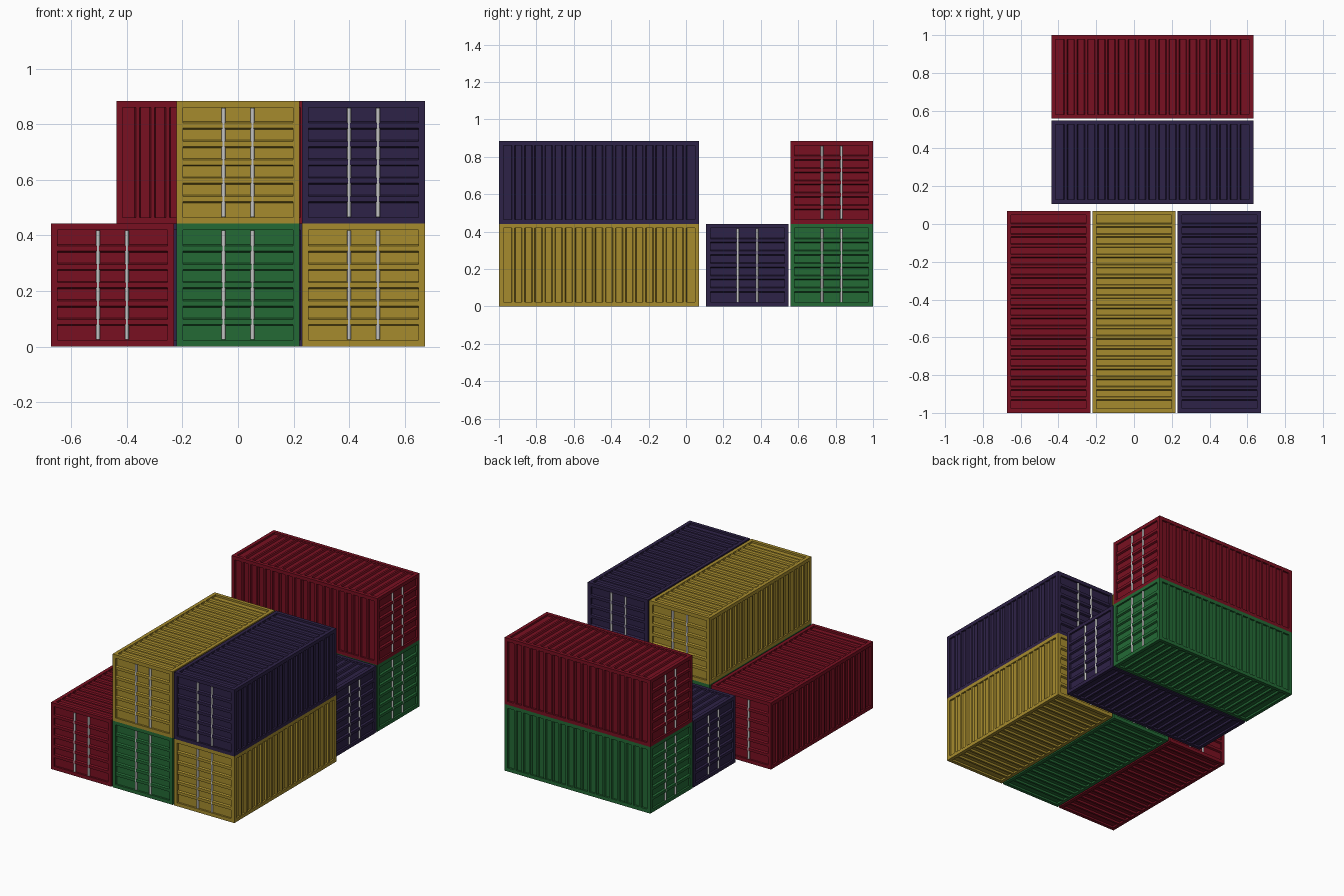
import bpy
import bmesh
from mathutils import Vector

if "Cube" in bpy.data.objects:
    bpy.data.objects.remove(bpy.data.objects["Cube"])

# Container size, frame thickness and panel recess
W, L, H = 0.442, 1.07, 0.442
BEAM, DEPTH = 0.023, 0.012


def make_material(name, colour):
    mat = bpy.data.materials.new(name)
    mat.use_nodes = True
    mat.diffuse_color = (*colour, 1)
    bsdf = next(n for n in mat.node_tree.nodes if n.type == "BSDF_PRINCIPLED")
    bsdf.inputs["Base Color"].default_value = (*colour, 1)
    return mat


RED = make_material("dark red", (0.19, 0.005, 0.015))
YELLOW = make_material("mustard yellow", (0.38, 0.26, 0.027))
GREEN = make_material("green", (0.017, 0.144, 0.036))
NAVY = make_material("dark purple", (0.027, 0.016, 0.063))
STEEL = make_material("light steel", (0.55, 0.55, 0.55))


def box(bm, centre, size):
    verts = bmesh.ops.create_cube(bm, size=1)["verts"]
    for v in verts:
        v.co = Vector(a * b for a, b in zip(v.co, size)) + Vector(centre)


def corrugated(bm, normal, along, length, across, width, dist, ribs, base, crest):
    """Sheet with raised trapezoid ribs, recessed behind the frame."""
    n, u, v = Vector(normal), Vector(along), Vector(across)
    profile = [(-length / 2, DEPTH)]
    for i in range(ribs):
        c = length * ((i + 1) / (ribs + 1) - 0.5)
        profile += [(c - base / 2, DEPTH), (c - crest / 2, 0.001),
                    (c + crest / 2, 0.001), (c + base / 2, DEPTH)]
    profile.append((length / 2, DEPTH))
    rows = [[bm.verts.new(n * (dist - d) + u * t + v * s * width / 2)
             for s in (-1, 1)] for t, d in profile]
    flip = u.cross(v).dot(n) < 0
    for a, b in zip(rows, rows[1:]):
        quad = [a[0], b[0], b[1], a[1]]
        bm.faces.new(quad[::-1] if flip else quad)


def finish(bm, name, mat, parent=None):
    mesh = bpy.data.meshes.new(name)
    bm.to_mesh(mesh)
    bm.free()
    mesh.materials.append(mat)
    obj = bpy.data.objects.new(name, mesh)
    bpy.context.collection.objects.link(obj)
    obj.parent = parent
    return obj


def container(name, mat, x, y, level, turned=False):
    X, Y, Z = (1, 0, 0), (0, 1, 0), (0, 0, 1)
    iw, il, ih = W - 2 * BEAM, L - 2 * BEAM, H - 2 * BEAM

    # Frame of twelve beams
    bm = bmesh.new()
    ex, ey, ez = (W - BEAM) / 2, (L - BEAM) / 2, (H - BEAM) / 2
    for a in (-1, 1):
        for b in (-1, 1):
            box(bm, (a * ex, b * ey, 0), (BEAM, BEAM, H))
            box(bm, (a * ex, 0, b * ez), (BEAM, il, BEAM))
            box(bm, (0, a * ey, b * ez), (iw, BEAM, BEAM))
    frame = finish(bm, name + "_frame", mat)
    frame.location = (x, y, H * (level + 0.5))
    frame.rotation_euler.z = 1.5707963 if turned else 0

    # Ribbed walls, roof, floor and doors
    walls, doors, bars = bmesh.new(), bmesh.new(), bmesh.new()
    for s in (-1, 1):
        corrugated(walls, (s, 0, 0), Y, il, Z, ih, W / 2, 18, 0.022, 0.013)
        corrugated(walls, (0, 0, s), Y, il, X, iw, H / 2, 18, 0.022, 0.013)
        corrugated(doors, (0, s, 0), Z, ih, X, iw, L / 2, 5, 0.028, 0.018)
        # Upright locking bars
        for side in (-1, 1):
            rod = bmesh.ops.create_cone(bars, cap_ends=True, segments=12,
                                        radius1=0.007, radius2=0.007, depth=ih - 0.004)
            bmesh.ops.translate(bars, verts=rod["verts"],
                                vec=(side * 0.052, s * (L / 2 - 0.007), 0))
    finish(walls, name + "_walls", mat, frame)
    finish(doors, name + "_doors", mat, frame)
    rods = finish(bars, name + "_locking_bars", STEEL, frame)
    for p in rods.data.polygons:
        p.use_smooth = abs(p.normal.z) < 0.5


# Front group: three columns end-on
FRONT = -1 + L / 2
container("front_right_lower", RED, -0.452, FRONT, 0)
container("front_middle_lower", GREEN, 0, FRONT, 0)
container("front_left_lower", YELLOW, 0.452, FRONT, 0)
container("front_middle_upper", YELLOW, 0, FRONT, 1)
container("front_left_upper", NAVY, 0.452, FRONT, 1)

# Back group: turned sideways
container("back_inner_lower", NAVY, 0.097, 0.328, 0, True)
container("back_outer_lower", GREEN, 0.097, 1 - W / 2, 0, True)
container("back_outer_upper", RED, 0.097, 1 - W / 2, 1, True)
